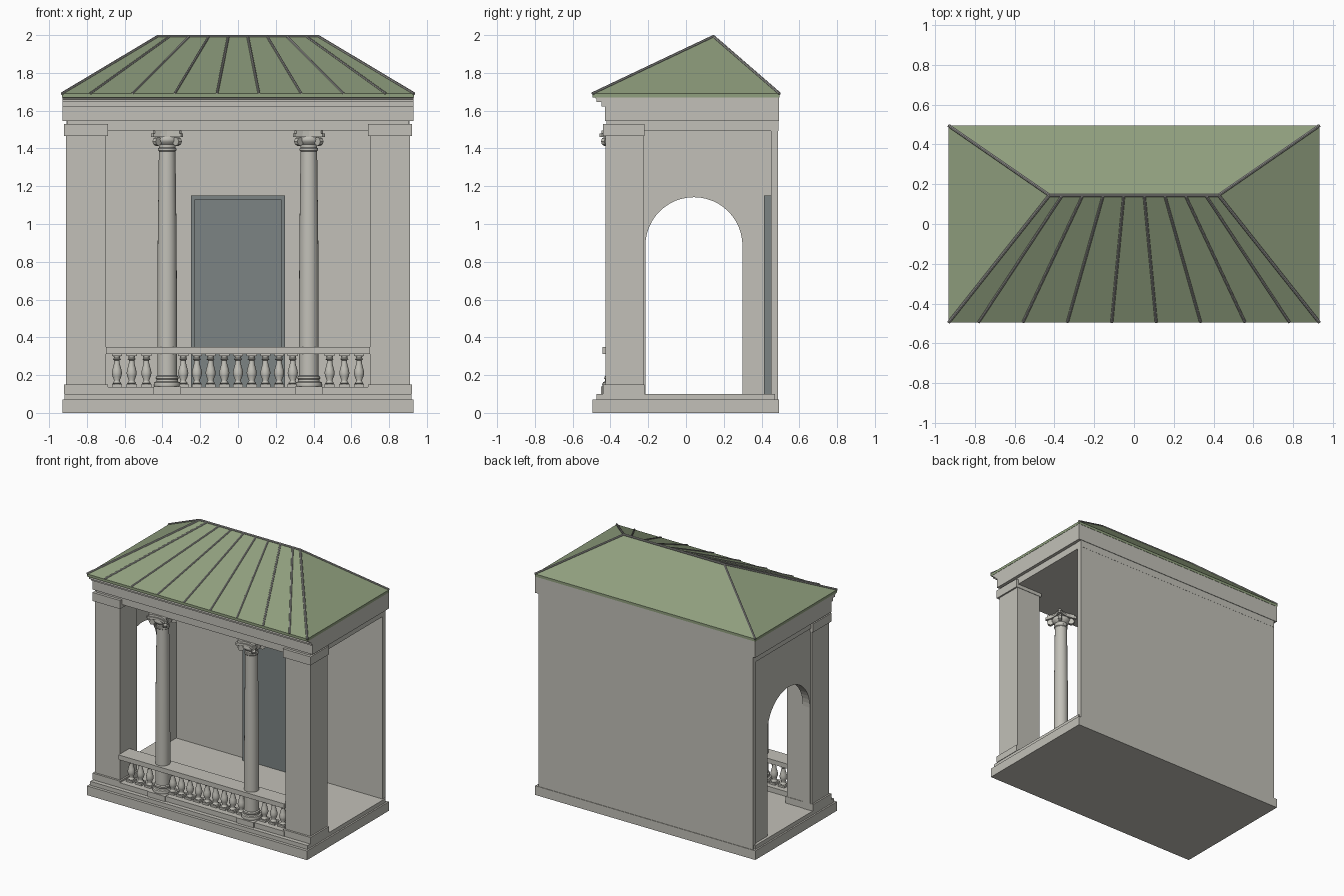
import bpy, bmesh, math
from mathutils import Vector, Matrix

cube = bpy.data.objects.get("Cube")
if cube:
    bpy.data.objects.remove(cube, do_unlink=True)


def material(name, r, g, b):
    m = bpy.data.materials.new(name)
    m.use_nodes = True
    m.diffuse_color = (r, g, b, 1)
    node = next(n for n in m.node_tree.nodes if n.type == 'BSDF_PRINCIPLED')
    node.inputs["Base Color"].default_value = (r, g, b, 1)
    node.inputs["Roughness"].default_value = 0.8
    return m


STONE = material("pale stone", 0.54, 0.53, 0.48)
GREEN = material("green roof", 0.28, 0.35, 0.21)
DOOR = material("slate door", 0.20, 0.23, 0.23)
SEAM = material("grey seam", 0.34, 0.34, 0.32)


def finish(name, bm, mat, smooth=False):
    bmesh.ops.recalc_face_normals(bm, faces=bm.faces)
    me = bpy.data.meshes.new(name)
    bm.to_mesh(me)
    bm.free()
    me.materials.append(mat)
    ob = bpy.data.objects.new(name, me)
    bpy.context.collection.objects.link(ob)
    if smooth:
        bpy.ops.object.select_all(action='DESELECT')
        ob.select_set(True)
        bpy.context.view_layer.objects.active = ob
        bpy.ops.object.shade_smooth_by_angle(angle=math.radians(40))
    return ob


def box(name, x, y, z, mat=STONE):
    bm = bmesh.new()
    bmesh.ops.create_cube(bm, size=1)
    for v in bm.verts:
        v.co = [r[0] if c < 0 else r[1] for c, r in zip(v.co, (x, y, z))]
    return finish(name, bm, mat)


def prism(name, points, offset, mat=STONE):
    """Extrude a closed outline of 3D points along an offset."""
    bm = bmesh.new()
    face = bm.faces.new([bm.verts.new(p) for p in points])
    out = bmesh.ops.extrude_face_region(bm, geom=[face], use_keep_orig=True)
    verts = [g for g in out["geom"] if isinstance(g, bmesh.types.BMVert)]
    bmesh.ops.translate(bm, verts=verts, vec=offset)
    return finish(name, bm, mat)


def lathe(name, profile, x, y, sides=24):
    """Turn a (radius, height) profile about a vertical axis."""
    bm = bmesh.new()
    rings = []
    for r, z in profile:
        rings.append([bm.verts.new((x + r * math.cos(a), y + r * math.sin(a), z))
                      for a in (math.tau * i / sides for i in range(sides))])
    for low, high in zip(rings, rings[1:]):
        for i in range(sides):
            j = (i + 1) % sides
            bm.faces.new((low[i], low[j], high[j], high[i]))
    bm.faces.new(rings[0])
    bm.faces.new(rings[-1])
    return finish(name, bm, STONE, True)


def bar(name, a, b, radius, mat):
    a, b = Vector(a), Vector(b)
    turn = (b - a).to_track_quat('Z', 'Y').to_matrix().to_4x4()
    bm = bmesh.new()
    bmesh.ops.create_cone(bm, cap_ends=True, segments=8, radius1=radius, radius2=radius,
                          depth=(b - a).length, matrix=Matrix.Translation((a + b) / 2) @ turn)
    return finish(name, bm, mat, True)


# Stepped floor
box("base_slab", (-.93, .93), (-.495, .492), (0, .07))
box("floor_step", (-.918, .918), (-.473, .472), (.07, .1))

# Rear wall and door
box("back_wall", (-.907, .907), (.45, .488), (.07, 1.55))
box("door_panel", (-.228, .228), (.425, .452), (.1, 1.13), DOOR)
for s, side in ((-1, "right"), (1, "left")):
    box(side + "_door_jamb", sorted((s * .228, s * .25)), (.412, .452), (.1, 1.15), DOOR)
box("door_head", (-.228, .228), (.412, .452), (1.13, 1.15), DOOR)

# Arched side wall
mid, rad, spring = .042, .257, .885
outline = [(.45, .1), (mid + rad, .1)]
for i in range(25):
    a = math.pi * i / 24
    outline.append((mid + rad * math.cos(a), spring + rad * math.sin(a)))
outline += [(mid - rad, .1), (-.23, .1), (-.23, 1.5), (.45, 1.5)]
prism("arched_side_wall", [(-.897, y, z) for y, z in outline], (.06, 0, 0))

# Corner piers with foot and cap
for s, side in ((-1, "right"), (1, "left")):
    for part, grow, z in (("pier", 0, (.1, 1.5)), ("pier_foot", .012, (.1, .15)),
                          ("pier_cap", .012, (1.465, 1.53))):
        xs = sorted((s * (.70 - grow), s * (.91 + grow)))
        box(f"{side}_{part}", xs, (-.425 - grow * 1.3, -.222 + grow * .3), z)

# Entablature: plain beam block below a stepped front cornice
box("beam_block", (-.905, .905), (-.42, .489), (1.492, 1.55))
cornice = [(.493, 1.545), (-.428, 1.545), (-.428, 1.622), (-.447, 1.622),
           (-.447, 1.645), (-.473, 1.645), (-.473, 1.66), (-.485, 1.672), (.493, 1.672)]
prism("cornice", [(-.93, y, z) for y, z in cornice], (1.86, 0, 0))

# Hipped roof with thin eave
EX, EY, EZ = .932, .495, 1.69
RX, RY, RZ = .425, .145, 1.993
bm = bmesh.new()
corners = ((-EX, -EY), (EX, -EY), (EX, EY), (-EX, EY))
low = [bm.verts.new((x, y, 1.67)) for x, y in corners]
eave = [bm.verts.new((x, y, EZ)) for x, y in corners]
ra, rb = bm.verts.new((-RX, RY, RZ)), bm.verts.new((RX, RY, RZ))
bm.faces.new(low)
for i in range(4):
    j = (i + 1) % 4
    bm.faces.new((low[i], low[j], eave[j], eave[i]))
bm.faces.new((eave[0], eave[1], rb, ra))
bm.faces.new((eave[1], eave[2], rb))
bm.faces.new((eave[2], eave[3], ra, rb))
bm.faces.new((eave[3], eave[0], ra))
finish("roof", bm, GREEN)

# Ridge, hips and front seams
bar("roof_ridge", (-RX, RY, RZ), (RX, RY, RZ), .008, SEAM)
for s in (-1, 1):
    for y in (-EY, EY):
        bar("roof_hip", (s * EX, y, EZ), (s * RX, RY, RZ), .008, SEAM)
    for k in range(4):
        t = k + .5
        bar("roof_seam", (s * t * .2235, -EY, EZ), (s * t * .103, RY, RZ), .007, SEAM)

# Columns with scrolled capitals
CY = -.372
shaft = [(.068, .138), (.072, .148), (.068, .162), (.058, .166), (.056, .176), (.061, .182),
         (.06, .192), (.052, .198), (.052, .5), (.05, .9), (.044, 1.385), (.049, 1.39),
         (.049, 1.4), (.044, 1.404), (.045, 1.42), (.062, 1.435), (.066, 1.448), (.06, 1.462)]
for s, side in ((-1, "right"), (1, "left")):
    cx = s * .375
    lathe(side + "_column", shaft, cx, CY)
    box(side + "_column_plinth", (cx - .073, cx + .073), (CY - .078, CY + .073), (.1, .14))
    for part, size, z, h in (("abacus", .085, 1.46, .018), ("abacus_top", .075, 1.478, .016)):
        pts = []
        for q in range(4):
            turn = Matrix.Rotation(q * math.pi / 2, 3, 'Z')
            for u, v in ((1, -.86), (.82, -.4), (.77, 0), (.82, .4), (1, .86), (.86, 1)):
                pts.append(turn @ Vector((u * size, v * size, 0)) + Vector((cx, CY, z)))
        prism(f"{side}_{part}", pts, (0, 0, h))
    for q in range(4):
        a = math.pi / 4 + q * math.pi / 2
        out = Vector((math.cos(a), math.sin(a), 0))
        across = Vector((-out.y, out.x, 0)) * .012
        p = Vector((cx, CY, 1.437)) + out * .075
        bar(side + "_scroll", p - across, p + across, .023, STONE)

# Balustrade between the piers
box("bottom_rail", (-.70, .70), (CY - .07, CY + .065), (.1, .138))
box("top_rail", (-.70, .70), (CY - .07, CY + .06), (.312, .348))
vase = [(.018, .15), (.024, .157), (.016, .166), (.015, .173), (.024, .195), (.027, .212),
        (.023, .232), (.015, .262), (.014, .278), (.021, .284), (.016, .291), (.018, .3)]
spots = [i * .0725 for i in range(-4, 5)] + [s * x for s in (-1, 1) for x in (.485, .563, .641)]
for x in spots:
    lathe("baluster", vase, x, CY, 12)
    for z in ((.138, .152), (.3, .312)):
        box("baluster_block", (x - .027, x + .027), (CY - .027, CY + .027), z)
